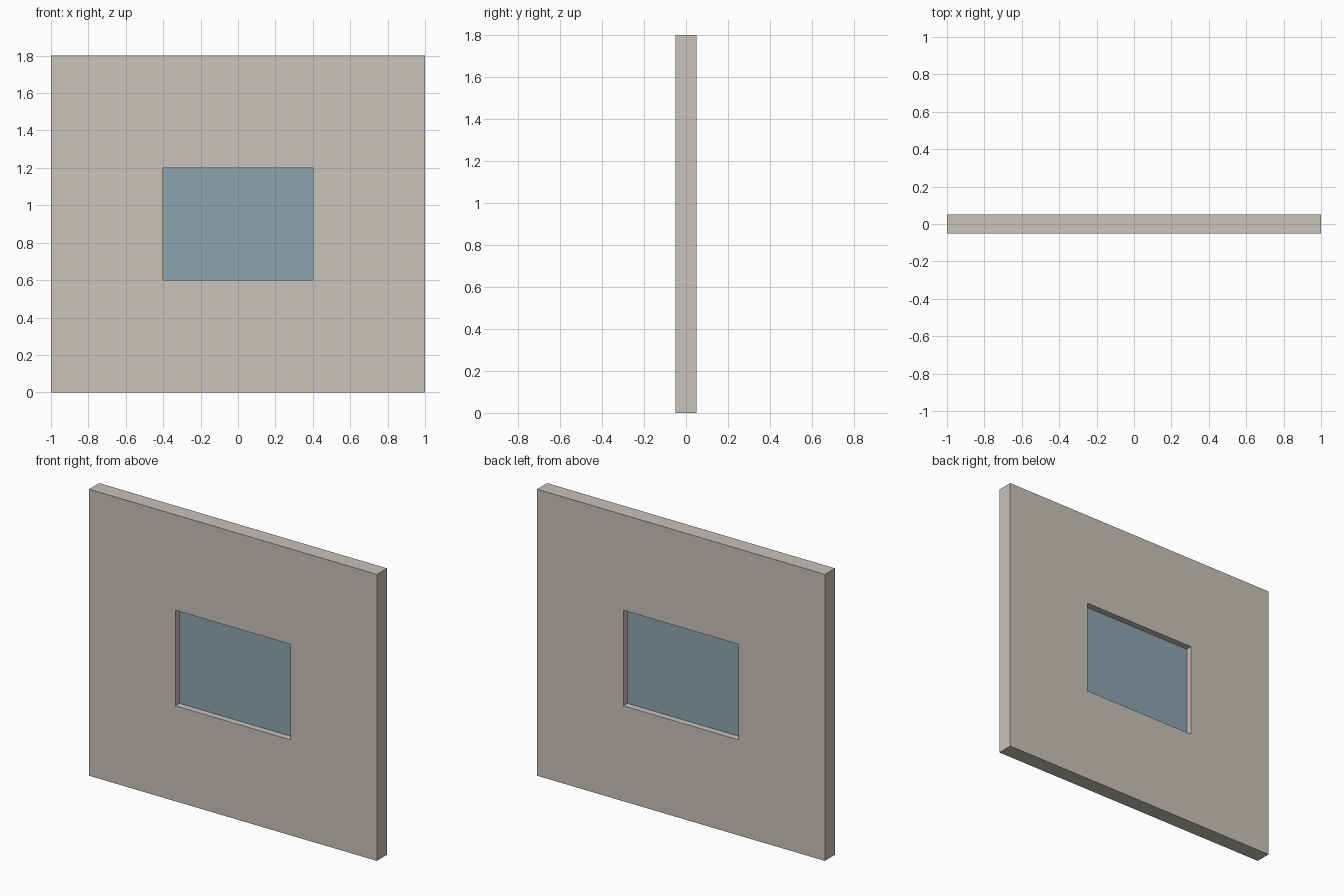
import bpy
import bmesh

WIDTH, HEIGHT, DEPTH = 2.0, 1.8, 0.1
OPEN_X, OPEN_BOTTOM, OPEN_TOP = 0.4, 0.6, 1.2
GLASS_DEPTH = 0.02

cube = bpy.data.objects.get("Cube")
if cube:
    bpy.data.objects.remove(cube, do_unlink=True)


def material(name, rgb):
    mat = bpy.data.materials.new(name)
    mat.use_nodes = True
    mat.diffuse_color = (*rgb, 1)
    bsdf = next(n for n in mat.node_tree.nodes if n.type == "BSDF_PRINCIPLED")
    bsdf.inputs["Base Color"].default_value = (*rgb, 1)
    bsdf.inputs["Roughness"].default_value = 0.8
    return mat


def rectangle(bm, half_x, bottom, top, y):
    corners = ((-half_x, bottom), (half_x, bottom), (half_x, top), (-half_x, top))
    return [bm.verts.new((x, y, z)) for x, z in corners]


def extruded(name, bm, depth, mat):
    """Extrude the flat front faces towards the back and make an object."""
    result = bmesh.ops.extrude_face_region(bm, geom=bm.faces[:], use_keep_orig=True)
    moved = [v for v in result["geom"] if isinstance(v, bmesh.types.BMVert)]
    bmesh.ops.translate(bm, verts=moved, vec=(0, depth, 0))
    bmesh.ops.recalc_face_normals(bm, faces=bm.faces[:])
    mesh = bpy.data.meshes.new(name)
    bm.to_mesh(mesh)
    bm.free()
    mesh.materials.append(mat)
    obj = bpy.data.objects.new(name, mesh)
    bpy.context.collection.objects.link(obj)
    return obj


plaster = material("warm grey plaster", (0.58, 0.54, 0.49))
blue_glass = material("blue grey glass", (0.275, 0.376, 0.44))

# Wall panel with a rectangular opening
bm = bmesh.new()
outer = rectangle(bm, WIDTH / 2, 0, HEIGHT, -DEPTH / 2)
inner = rectangle(bm, OPEN_X, OPEN_BOTTOM, OPEN_TOP, -DEPTH / 2)
for i in range(4):
    j = (i + 1) % 4
    bm.faces.new((outer[i], outer[j], inner[j], inner[i]))
extruded("wall", bm, DEPTH, plaster)

# Thin pane set in the middle of the opening
bm = bmesh.new()
bm.faces.new(rectangle(bm, OPEN_X, OPEN_BOTTOM, OPEN_TOP, -GLASS_DEPTH / 2))
extruded("window_pane", bm, GLASS_DEPTH, blue_glass)
